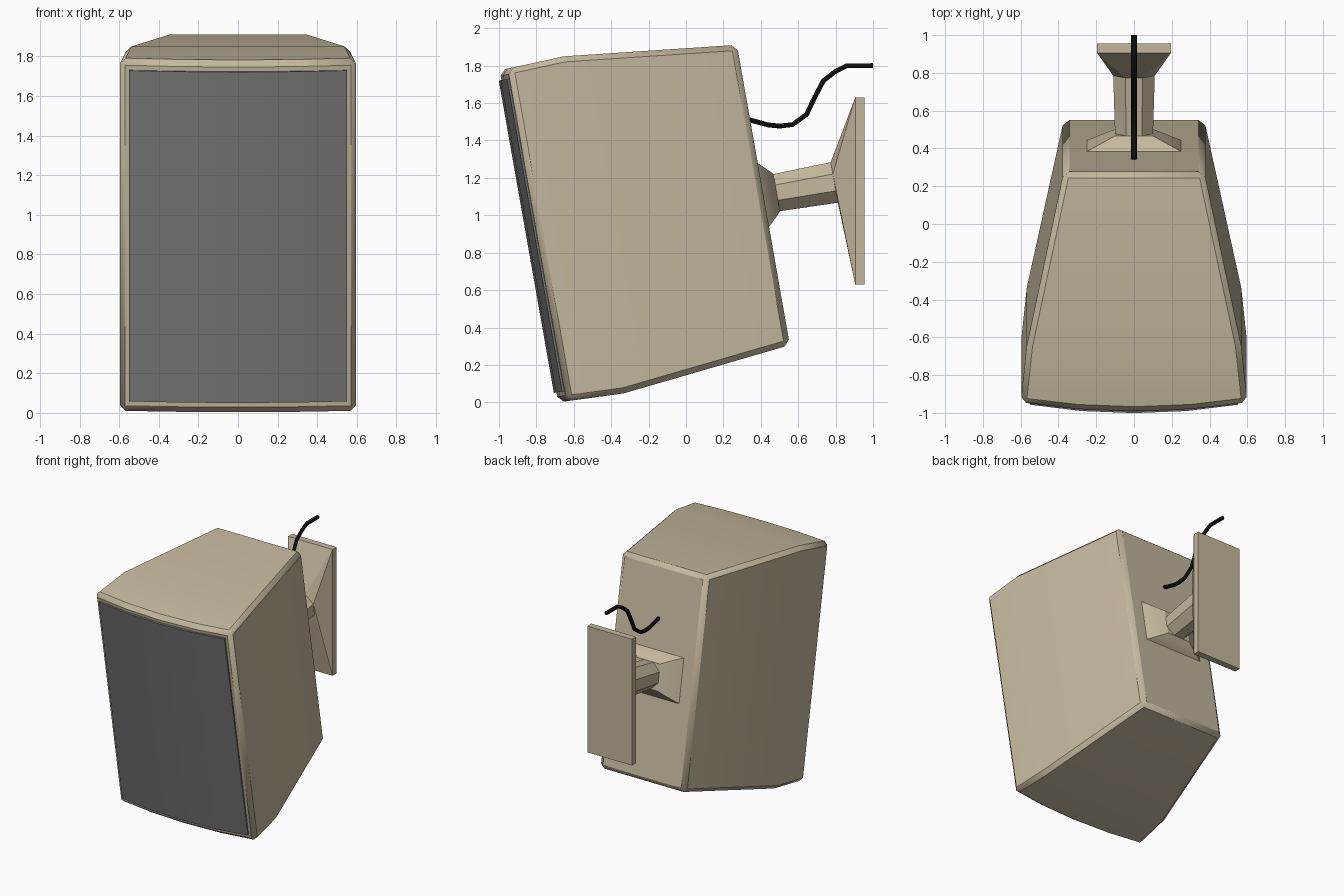
import bpy, bmesh, math
from mathutils import Vector

if "Cube" in bpy.data.objects:
    bpy.data.objects.remove(bpy.data.objects["Cube"])

TILT = math.radians(10)
MID = 1.02                      # mid height of the cabinet in its tilted frame


def tilted(x, u, v):
    """Tilted frame (x, depth u, height v from the middle) to world."""
    c, s = math.cos(TILT), math.sin(TILT)
    v += MID
    return Vector((x, u * c - v * s, u * s + v * c))


def material(name, rgb):
    m = bpy.data.materials.new(name)
    m.diffuse_color = (*rgb, 1)
    m.use_nodes = True
    m.node_tree.nodes["Principled BSDF"].inputs["Base Color"].default_value = m.diffuse_color
    return m


BEIGE = material("beige", (0.56, 0.48, 0.34))
GREY = material("grille_grey", (0.19, 0.19, 0.19))
BLACK = material("cable_black", (0.004, 0.004, 0.004))


def finish(name, bm, mat, bevel=0, smooth=True):
    bmesh.ops.recalc_face_normals(bm, faces=bm.faces)
    me = bpy.data.meshes.new(name)
    bm.to_mesh(me)
    bm.free()
    me.materials.append(mat)
    ob = bpy.data.objects.new(name, me)
    bpy.context.collection.objects.link(ob)
    if bevel:
        b = ob.modifiers.new("bevel", "BEVEL")
        b.width, b.segments = bevel, 1
        b.limit_method, b.angle_limit = "ANGLE", math.radians(30)
    if smooth:
        bpy.ops.object.select_all(action="DESELECT")
        ob.select_set(True)
        bpy.context.view_layer.objects.active = ob
        bpy.ops.object.shade_smooth_by_angle(angle=math.radians(20))
    return ob


def loft(rings):
    """Closed skin through rings of equal point count, capped at both ends."""
    bm = bmesh.new()
    vr = [[bm.verts.new(p) for p in r] for r in rings]
    for a, b in zip(vr, vr[1:]):
        n = len(a)
        for i in range(n):
            bm.faces.new((a[i], a[(i + 1) % n], b[(i + 1) % n], b[i]))
    bm.faces.new(vr[0][::-1])
    bm.faces.new(vr[-1])
    return bm


def rect(u, hx, hv):
    return [tilted(x * hx, u, v * hv) for x, v in ((-1, -1), (1, -1), (1, 1), (-1, 1))]


def octagon(u, apothem):
    r = apothem / math.cos(math.pi / 8)
    return [tilted(r * math.cos(a), u, r * math.sin(a))
            for a in (math.pi / 8 + k * math.pi / 4 for k in range(8))]


# Cabinet: plan outline (x, u, half height), bowed front and tapering back
half = [(0, -0.673, 0.901), (0.3, -0.661, 0.902), (0.6, -0.625, 0.903),
        (0.568, -0.32, 0.915), (0.372, 0.6, 0.815)]
plan = half + [(-x, u, h) for x, u, h in half[:0:-1]]
bm = bmesh.new()
caps = [[bm.verts.new(tilted(x, u, s * h)) for x, u, h in plan] for s in (-1, 1)]
n = len(plan)
for i in range(n):
    j = (i + 1) % n
    bm.faces.new((caps[0][i], caps[0][j], caps[1][j], caps[1][i]))
for c in caps:
    bm.faces.new([c[i] for i in (6, 7, 8, 0, 1, 2, 3)] if n == 10 else
                 [c[i] for i in (n - 3, n - 2, n - 1, 0, 1, 2, 3)])
    bm.faces.new([c[i] for i in (3, 4, 5, 6)])
finish("cabinet", bm, BEIGE, bevel=0.03)

# Grille: bowed panel standing slightly proud of the cabinet front
bow = [(-0.55, -0.642), (-0.28, -0.676), (0, -0.687), (0.28, -0.676), (0.55, -0.642)]
outline = bow + [(0.55, -0.6), (-0.55, -0.6)]
finish("grille", loft([[tilted(x, u, v) for x, u in outline] for v in (-0.848, 0.848)]), GREY)

# Swivel base: low flared boss on the cabinet back
finish("swivel_base", loft([rect(0.59, 0.26, 0.178), rect(0.6, 0.25, 0.173),
                            rect(0.648, 0.15, 0.127), rect(0.672, 0.1, 0.102)]), BEIGE)

# Arm: octagonal tube
finish("mount_arm", loft([octagon(0.65, 0.1), octagon(0.99, 0.11)]), BEIGE, smooth=False)

# Wall bracket: upright plate with a flare narrowing to the arm
bm = bmesh.new()
pts = octagon(0.985, 0.11) + [Vector((x, 0.905, z)) for x in (-0.195, 0.195) for z in (0.63, 1.63)]
for p in pts:
    bm.verts.new(p)
bmesh.ops.convex_hull(bm, input=bm.verts)
finish("wall_flare", bm, BEIGE, smooth=False)
finish("wall_plate", loft([[Vector((x, y, z)) for x, z in
       ((-0.195, 0.63), (0.195, 0.63), (0.195, 1.63), (-0.195, 1.63))]
       for y in (0.905, 0.955)]), BEIGE, smooth=False)

# Cable: sagging wire from the cabinet back to the wall
path = [(0.34, 1.51), (0.44, 1.483), (0.5, 1.477), (0.57, 1.485), (0.645, 1.54),
        (0.69, 1.635), (0.735, 1.72), (0.8, 1.77), (0.86, 1.8), (1.0, 1.8)]
cu = bpy.data.curves.new("cable", "CURVE")
cu.dimensions = "3D"
cu.bevel_depth, cu.bevel_resolution, cu.use_fill_caps = 0.015, 1, True
sp = cu.splines.new("POLY")
sp.points.add(len(path) - 1)
for p, (y, z) in zip(sp.points, path):
    p.co = (0, y, z, 1)
cu.materials.append(BLACK)
bpy.context.collection.objects.link(bpy.data.objects.new("cable", cu))
